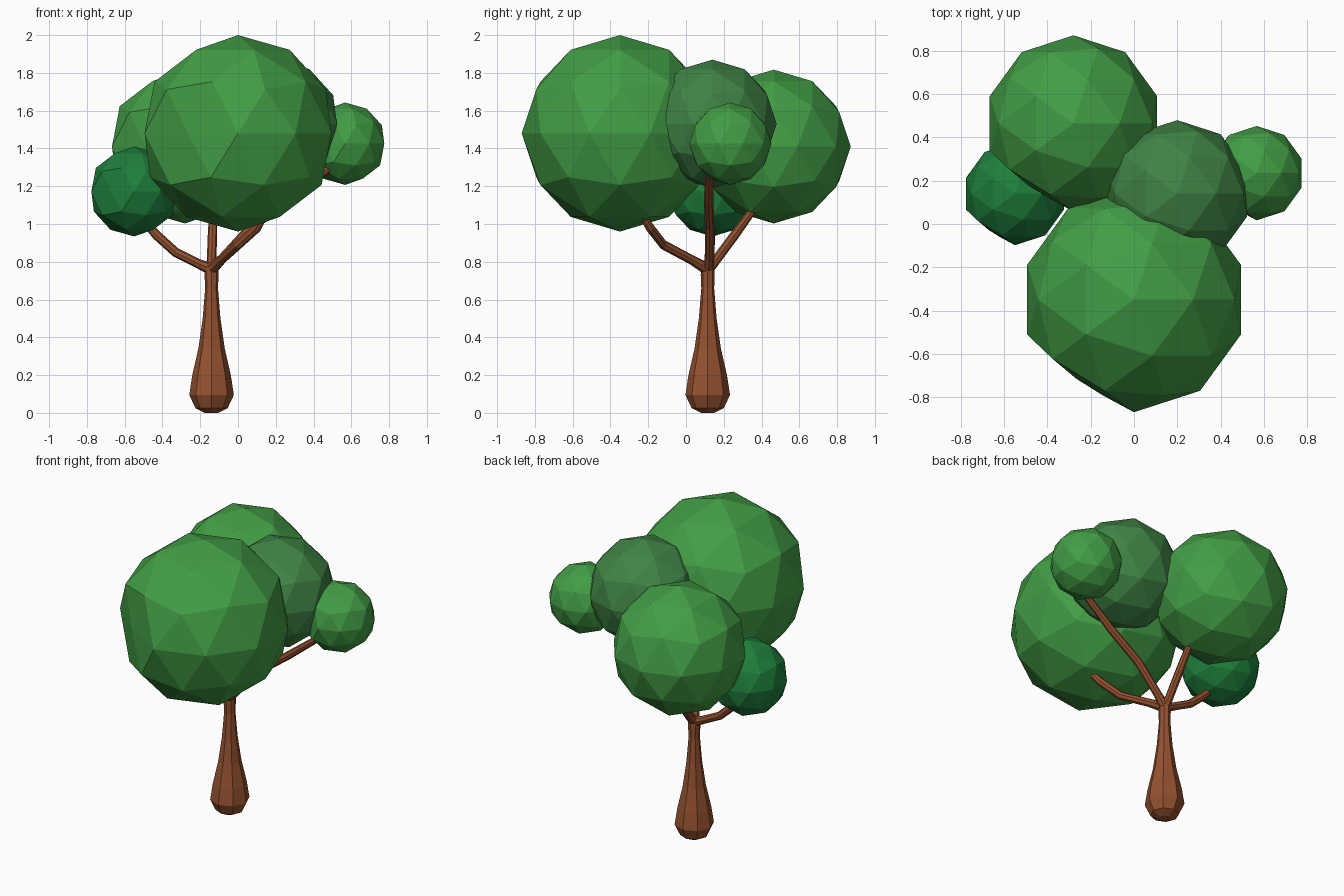
import bpy, bmesh, math
from mathutils import Vector

if "Cube" in bpy.data.objects:
    bpy.data.objects.remove(bpy.data.objects["Cube"])


def material(name, rgb):
    m = bpy.data.materials.new(name)
    m.diffuse_color = (*rgb, 1)
    m.use_nodes = True
    m.node_tree.nodes["Principled BSDF"].inputs["Base Color"].default_value = m.diffuse_color
    return m


bark = material("bark", (0.30, 0.085, 0.03))
leaf_light = material("leaf_light", (0.055, 0.34, 0.06))
leaf_muted = material("leaf_muted", (0.05, 0.23, 0.06))
leaf_dark = material("leaf_dark", (0.013, 0.21, 0.045))


def tube(name, path, radii, sides=8):
    """Capped faceted tube along a path with a radius per point."""
    pts = [Vector(p) for p in path]
    bm = bmesh.new()
    rings = []
    for i, p in enumerate(pts):
        t = (pts[min(i + 1, len(pts) - 1)] - pts[max(i - 1, 0)]).normalized()
        u = Vector((0, 1, 0)) if abs(t.y) < 0.8 else Vector((1, 0, 0))
        if rings:
            u = last_u
        u = (u - t * u.dot(t)).normalized()
        last_u = u
        v = t.cross(u)
        rings.append([bm.verts.new(p + radii[i] * (
            u * math.cos(2 * math.pi * k / sides) + v * math.sin(2 * math.pi * k / sides)))
            for k in range(sides)])
    for a, b in zip(rings, rings[1:]):
        for k in range(sides):
            n = (k + 1) % sides
            bm.faces.new((a[k], a[n], b[n], b[k]))
    bm.faces.new(rings[0][::-1])
    bm.faces.new(rings[-1])
    bmesh.ops.recalc_face_normals(bm, faces=bm.faces)
    me = bpy.data.meshes.new(name)
    bm.to_mesh(me)
    bm.free()
    ob = bpy.data.objects.new(name, me)
    bpy.context.collection.objects.link(ob)
    me.materials.append(bark)


def leaf_ball(name, centre, radius, mat):
    """Low-poly ball with one flattened spot on its front left."""
    bpy.ops.mesh.primitive_ico_sphere_add(subdivisions=2, radius=radius, location=centre)
    ob = bpy.context.object
    ob.name = name
    spot = Vector((-0.588, -0.809, 0)) * radius
    v = min(ob.data.vertices, key=lambda w: (w.co - spot).length)
    v.co *= 0.87
    ob.data.materials.append(mat)


# Trunk: bulbous foot, slim neck, slight swelling at the fork
X, Y = -0.14, 0.115
profile = [(0.0, 0.035), (0.025, 0.085), (0.095, 0.118), (0.20, 0.102), (0.34, 0.07),
           (0.50, 0.047), (0.66, 0.034), (0.73, 0.037), (0.78, 0.036), (0.80, 0.02)]
tube("trunk", [(X, Y, z) for z, r in profile], [r for z, r in profile])

# Branches fanning out from the fork
fork = (X, Y, 0.76)
branches = {
    "branch_left": [fork, (-0.21, 0.12, 0.79), (-0.33, 0.125, 0.85), (-0.43, 0.13, 0.94), (-0.50, 0.13, 1.02)],
    "branch_front": [fork, (-0.09, 0.03, 0.81), (0.0, -0.12, 0.89), (0.10, -0.19, 0.98), (0.14, -0.235, 1.05)],
    "branch_back": [fork, (-0.14, 0.16, 0.81), (-0.135, 0.26, 0.945), (-0.13, 0.38, 1.11)],
    "branch_right": [fork, (-0.08, 0.125, 0.82), (0.07, 0.125, 0.985), (0.27, 0.12, 1.13), (0.50, 0.125, 1.31)],
}
for name, path in branches.items():
    tube(name, path, [0.032] + [0.025] * (len(path) - 2) + [0.02])

# Foliage balls
leaf_ball("foliage_front", (0.0, -0.35, 1.48), 0.52, leaf_light)
leaf_ball("foliage_back", (-0.28, 0.465, 1.41), 0.407, leaf_light)
leaf_ball("foliage_middle", (0.20, 0.14, 1.53), 0.34, leaf_muted)
leaf_ball("foliage_right", (0.567, 0.235, 1.425), 0.218, leaf_light)
leaf_ball("foliage_left", (-0.55, 0.14, 1.172), 0.238, leaf_dark)
